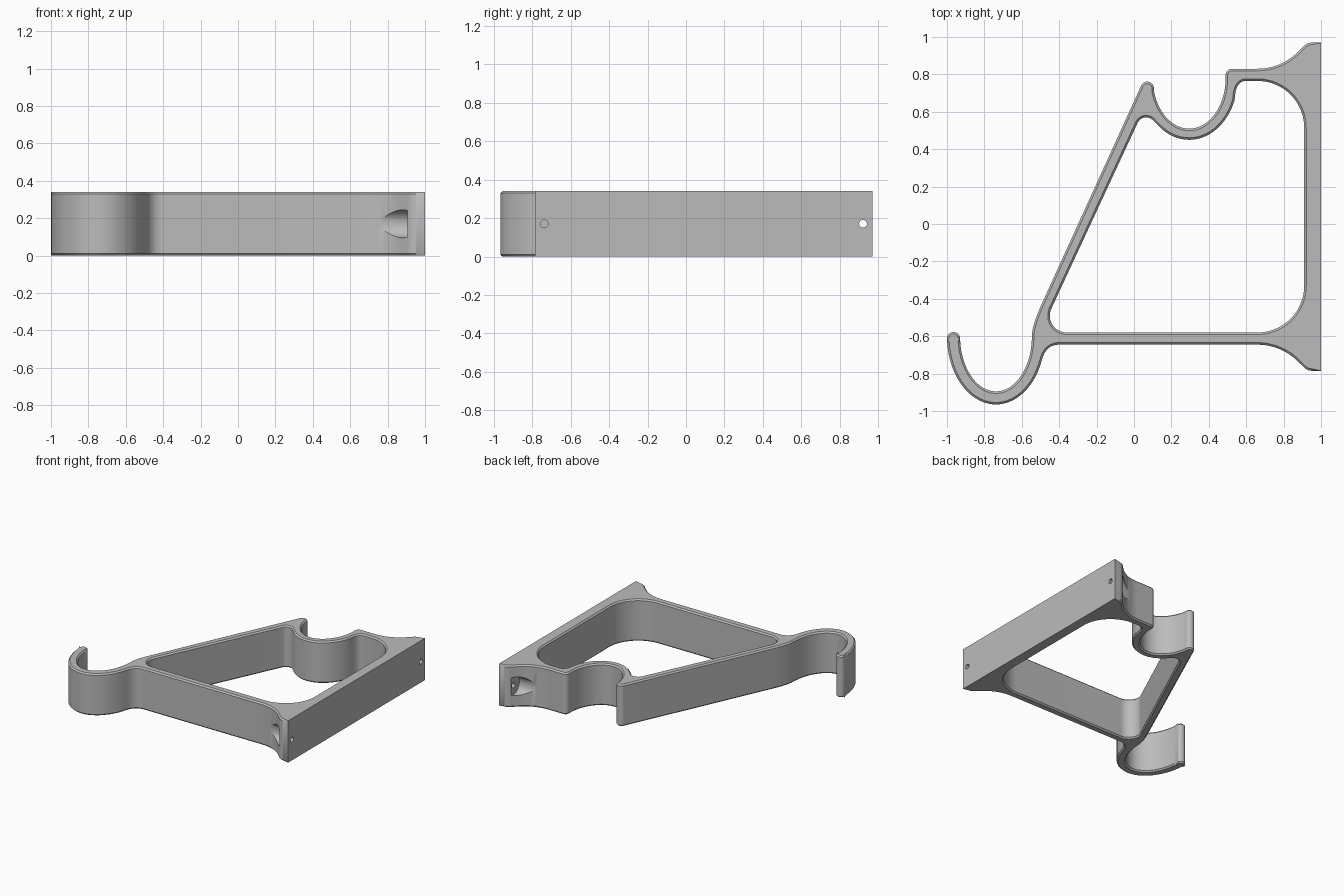
import bpy, bmesh
from math import sin, cos, radians
from mathutils import Vector

HEIGHT, CHAMFER = 0.34, 0.011

cube = bpy.data.objects.get("Cube")
if cube:
    bpy.data.objects.remove(cube, do_unlink=True)

grey = bpy.data.materials.new("mid grey")
grey.use_nodes = True
colour = (0.5, 0.5, 0.5, 1)
grey.diffuse_color = colour
grey.node_tree.nodes["Principled BSDF"].inputs["Base Color"].default_value = colour


def arc(cx, cy, rx, ry, start, end):
    """Points on an elliptical arc, angles in degrees."""
    n = max(4, int(abs(end - start) / 5))
    angles = [radians(start + (end - start) * i / n) for i in range(n + 1)]
    return [Vector((cx + rx * cos(a), cy + ry * sin(a))) for a in angles]


def bend(p, c, q, n=10):
    """Quadratic curve from p to q, pulled towards c."""
    p, c, q = Vector(p), Vector(c), Vector(q)
    return [p * (1 - t) ** 2 + c * 2 * t * (1 - t) + q * t * t
            for t in (i / n for i in range(n + 1))]


def tidy(points):
    """Drop repeated points and make the loop run anticlockwise."""
    pts = [p for i, p in enumerate(points) if (p - points[i - 1]).length > 0.002]
    area = sum(pts[i - 1].cross(p) for i, p in enumerate(pts))
    return pts if area > 0 else pts[::-1]


def shrink(pts, d):
    """Move a loop inwards by d, keeping the wall face flush."""
    out = []
    for i, p in enumerate(pts):
        a = (p - pts[i - 1]).normalized()
        b = (pts[(i + 1) % len(pts)] - p).normalized()
        na, nb = Vector((-a.y, a.x)), Vector((-b.y, b.x))
        move = (na + nb) * d / max(0.3, 1 + na.dot(nb))
        out.append(p.copy() if p.x > 0.999 else p + move)
    return out


# Outer outline: lower flare, front hook, sloping arm, back cradle, upper flare
outer = tidy(
    [Vector((1, -0.785))]
    + bend((0.955, -0.785), (0.925, -0.785), (0.905, -0.763))
    + arc(0.66, -0.95, 0.305, 0.305, 45, 90)
    + bend((-0.40, -0.645), (-0.47, -0.645), (-0.492, -0.725))
    + arc(-0.738, -0.60, 0.262, 0.365, -20, -180)
    + arc(-0.965, -0.612, 0.035, 0.035, 180, 0)
    + arc(-0.738, -0.60, 0.192, 0.295, -180, 0)
    + bend((-0.546, -0.60), (-0.546, -0.543), (-0.49, -0.42))
    + arc(0.071, 0.725, 0.036, 0.036, 155, 10)
    + arc(0.295, 0.78, 0.195, 0.27, 195, 360)
    + arc(0.525, 0.795, 0.035, 0.035, 180, 90)
    + arc(0.66, 1.135, 0.305, 0.305, -90, -45)
    + bend((0.905, 0.948), (0.925, 0.97), (0.955, 0.97))
    + [Vector((1, 0.97))])

# Opening inside the frame
opening = tidy(
    arc(0.66, 0.515, 0.25, 0.25, 0, 90)
    + bend((0.60, 0.765), (0.545, 0.765), (0.54, 0.68))
    + arc(0.295, 0.78, 0.26, 0.33, -22, -130)
    + arc(0.065, 0.52, 0.05, 0.05, 40, 155)
    + arc(-0.36, -0.49, 0.09, 0.09, 155, 270)
    + arc(0.66, -0.33, 0.25, 0.25, -90, 0))

# Extruded frame with chamfered rims
bm = bmesh.new()
rims = {0: [], 3: []}
for loop, inset in ((outer, CHAMFER), (opening, -CHAMFER)):
    small = shrink(loop, inset)
    levels = ((small, 0), (loop, CHAMFER), (loop, HEIGHT - CHAMFER), (small, HEIGHT))
    rings = [[bm.verts.new((p.x, p.y, z)) for p in pts] for pts, z in levels]
    n = len(loop)
    for low, high in zip(rings, rings[1:]):
        for i in range(n):
            j = (i + 1) % n
            bm.faces.new((low[i], low[j], high[j], high[i]))
    for k in rims:
        rims[k] += [bm.edges.get((rings[k][i - 1], rings[k][i])) for i in range(n)]
for edges in rims.values():
    bmesh.ops.triangle_fill(bm, edges=edges, use_beauty=True)
bmesh.ops.recalc_face_normals(bm, faces=bm.faces[:])
mesh = bpy.data.meshes.new("hook_frame")
bm.to_mesh(mesh)
bm.free()
frame = bpy.data.objects.new("hook_frame", mesh)
bpy.context.collection.objects.link(frame)
mesh.materials.append(grey)


def drill(name, y, radius, x0, x1):
    """Cut a round hole along x through the frame."""
    bpy.ops.mesh.primitive_cylinder_add(
        vertices=48, radius=radius, depth=x1 - x0,
        location=((x0 + x1) / 2, y, HEIGHT / 2), rotation=(0, radians(90), 0))
    cutter = bpy.context.object
    cutter.name = name
    cutter.hide_render = True
    cutter.data.materials.append(grey)
    bpy.context.view_layer.objects.active = frame
    mod = frame.modifiers.new(name, "BOOLEAN")
    mod.operation, mod.solver, mod.object = "DIFFERENCE", "EXACT", cutter
    bpy.ops.object.modifier_apply(modifier=name)
    bpy.data.objects.remove(cutter, do_unlink=True)


# Screw head pockets and screw holes in both flares
for side, y in (("front", -0.737), ("back", 0.92)):
    drill(side + "_pocket", y, 0.075, 0.62, 0.906)
    drill(side + "_screw_hole", y, 0.02, 0.85, 1.1)

bpy.ops.object.select_all(action="DESELECT")
frame.select_set(True)
bpy.context.view_layer.objects.active = frame
bpy.ops.object.shade_smooth_by_angle(angle=radians(30))
